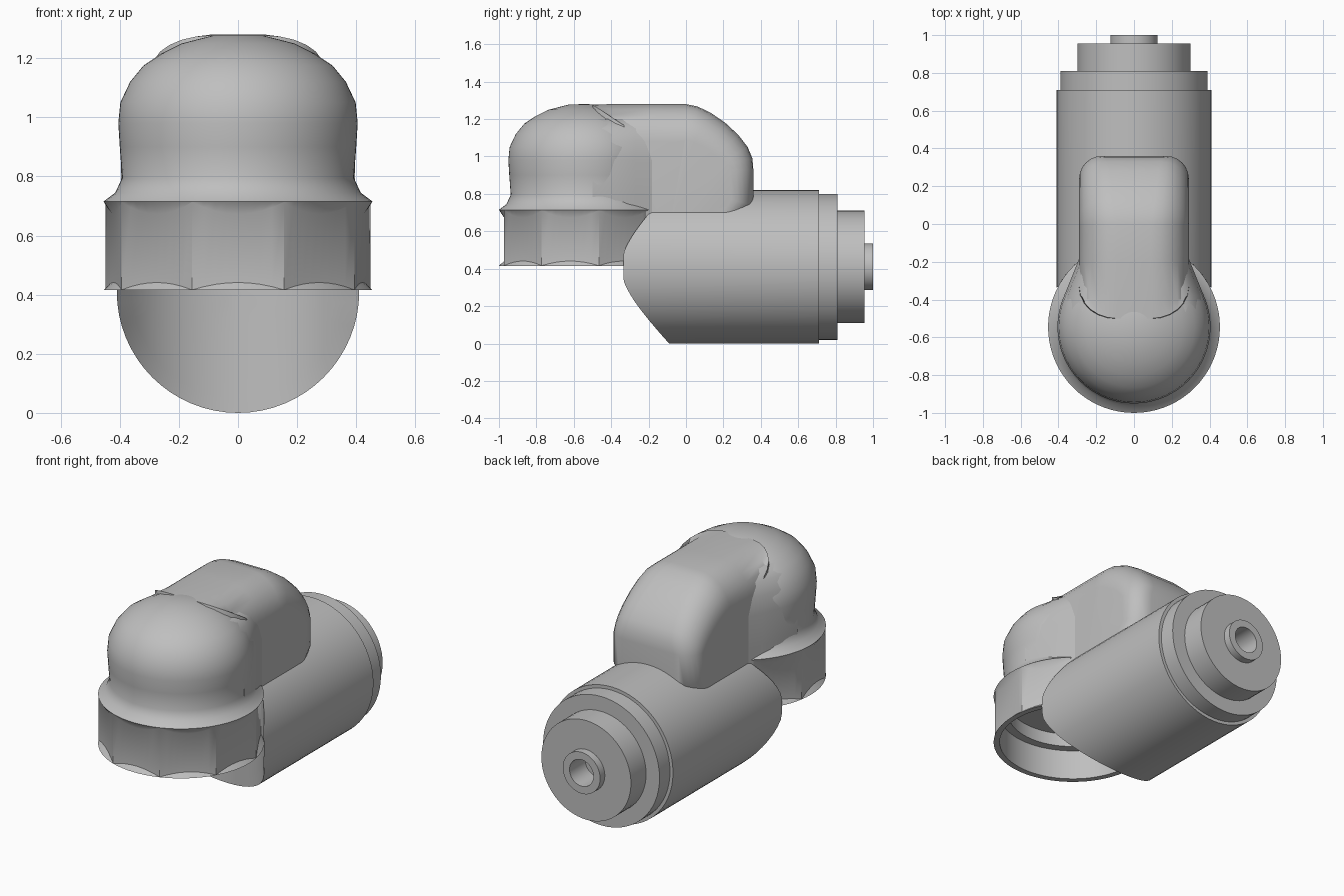
import bpy
import bmesh
from math import sin, cos, pi, sqrt, radians
from mathutils import Vector

cube = bpy.data.objects.get("Cube")
if cube:
    bpy.data.objects.remove(cube, do_unlink=True)

grey = bpy.data.materials.new("plain grey")
grey.use_nodes = True
colour = (0.52, 0.52, 0.52, 1)
grey.diffuse_color = colour
grey.node_tree.nodes["Principled BSDF"].inputs["Base Color"].default_value = colour

HEAD_Y = -0.545      # vertical axis of the collar and dome
AXIS_Z = 0.41        # horizontal axis of the barrel
RIM = 0.455          # collar rim radius


def skin(name, rings, angle=30, cap=False):
    """Join a list of closed point rings with quads."""
    bm = bmesh.new()
    loops = [[bm.verts.new(p) for p in ring] for ring in rings]
    n = len(loops[0])
    for a, b in zip(loops, loops[1:]):
        for i in range(n):
            j = (i + 1) % n
            bm.faces.new((a[i], a[j], b[j], b[i]))
    if cap:
        bm.faces.new(loops[0])
        bm.faces.new(loops[-1])
    bmesh.ops.remove_doubles(bm, verts=bm.verts, dist=1e-5)
    bmesh.ops.dissolve_degenerate(bm, edges=bm.edges, dist=1e-6)
    bmesh.ops.recalc_face_normals(bm, faces=bm.faces)
    mesh = bpy.data.meshes.new(name)
    bm.to_mesh(mesh)
    bm.free()
    mesh.materials.append(grey)
    obj = bpy.data.objects.new(name, mesh)
    bpy.context.collection.objects.link(obj)
    bpy.ops.object.select_all(action='DESELECT')
    obj.select_set(True)
    bpy.context.view_layer.objects.active = obj
    bpy.ops.object.shade_smooth_by_angle(angle=radians(angle))


# Barrel: front end scooped to fit the round collar, stepped end with a bore
def barrel_ring(r, y=None, n=64):
    ring = []
    for i in range(n):
        a = 2 * pi * i / n
        x = r * cos(a)
        depth = max(HEAD_Y + sqrt(RIM ** 2 - x * x), -0.335) if y is None else y
        ring.append((x, depth, AXIS_Z + r * sin(a)))
    return ring


scoop = [barrel_ring(0.41 * k / 8) for k in range(9)]
steps = [(0.41, 0.71), (0.39, 0.71), (0.39, 0.81), (0.3, 0.81), (0.3, 0.955),
         (0.125, 0.955), (0.125, 1), (0.08, 1), (0.08, 0.85), (0, 0.85)]
skin("barrel", scoop + [barrel_ring(r, y) for r, y in steps])


# Collar and dome: nine flats between round rims, hollow underneath
def head_ring(r, z, n=72):
    return [(r * sin(2 * pi * i / n), HEAD_Y - r * cos(2 * pi * i / n), z)
            for i in range(n)]


def flats_ring(z, flare, n=72, sides=9):
    ring = []
    apothem = RIM * cos(pi / sides)
    for i in range(n):
        a = 2 * pi * i / n
        off = (a + pi / sides) % (2 * pi / sides) - pi / sides
        r = apothem / cos(off)
        lift = flare * (RIM - r) / (RIM - apothem)
        ring.append((r * sin(a), HEAD_Y - r * cos(a), z + lift))
    return ring


cavity = [(0, 0.68), (0.37, 0.68), (0.37, 0.6), (0.42, 0.6),
          (0.42, 0.415), (RIM, 0.415)]
dome = [(RIM, 0.715), (0.415, 0.745), (0.392, 0.795), (0.4, 0.9), (0.405, 0.98),
        (0.398, 1.05), (0.365, 1.12), (0.32, 1.175), (0.26, 1.215),
        (0.19, 1.25), (0.08, 1.278), (0, 1.28)]
skin("collar_and_dome",
     [head_ring(r, z) for r, z in cavity]
     + [flats_ring(0.416, 0.025), flats_ring(0.713, -0.04)]
     + [head_ring(r, z) for r, z in dome], 35)

# Elbow arm: (y, z, corner radius) along its outer edge, dome to barrel
outline = [(-0.55, 0.5, 0.2), (-0.55, 1.05, 0.2), (-0.5, 1.277, 0.2),
           (-0.4, 1.28, 0.2), (-0.2, 1.28, 0.2), (0, 1.28, 0.2),
           (0.06, 1.268, 0.19), (0.13, 1.235, 0.18), (0.21, 1.18, 0.17),
           (0.28, 1.115, 0.16), (0.33, 1.05, 0.15), (0.355, 0.99, 0.14),
           (0.36, 0.93, 0.12), (0.36, 0.74, 0.12), (0.3, 0.69, 0.1),
           (0.3, 0.45, 0.1)]
HALF, CORE = 0.29, (-0.1, 0.55)
arm = []
for i, (y, z, rad) in enumerate(outline):
    before, after = outline[max(i - 1, 0)], outline[min(i + 1, len(outline) - 1)]
    along = Vector((after[0] - before[0], after[1] - before[1])).normalized()
    inward = Vector((along.y, -along.x))
    half_ring = []
    for k in range(7):
        t = pi / 2 * k / 6
        p = Vector((y, z)) + inward * rad * (1 - sin(t))
        half_ring.append((HALF - rad * (1 - cos(t)), p.x, p.y))
    half_ring.insert(0, (HALF, *CORE))
    arm.append(half_ring + [(-x, py, pz) for x, py, pz in reversed(half_ring)])
skin("elbow_arm", arm, 40)

# Webs that ease the dome into the narrower arm
web = []
for z, s in [(0.62, 1), (0.79, 1), (0.98, 1), (1.08, 0.95), (1.15, 0.85), (1.2, 0.7)]:
    side = [(0.395 * s, -0.5, z), (0.37 * s, -0.38, z),
            (0.325 * s, -0.27, z), (0.285 * s, -0.17, z)]
    web.append(side + [(-x, y, h) for x, y, h in reversed(side)])
skin("dome_web", web, 50, cap=True)
